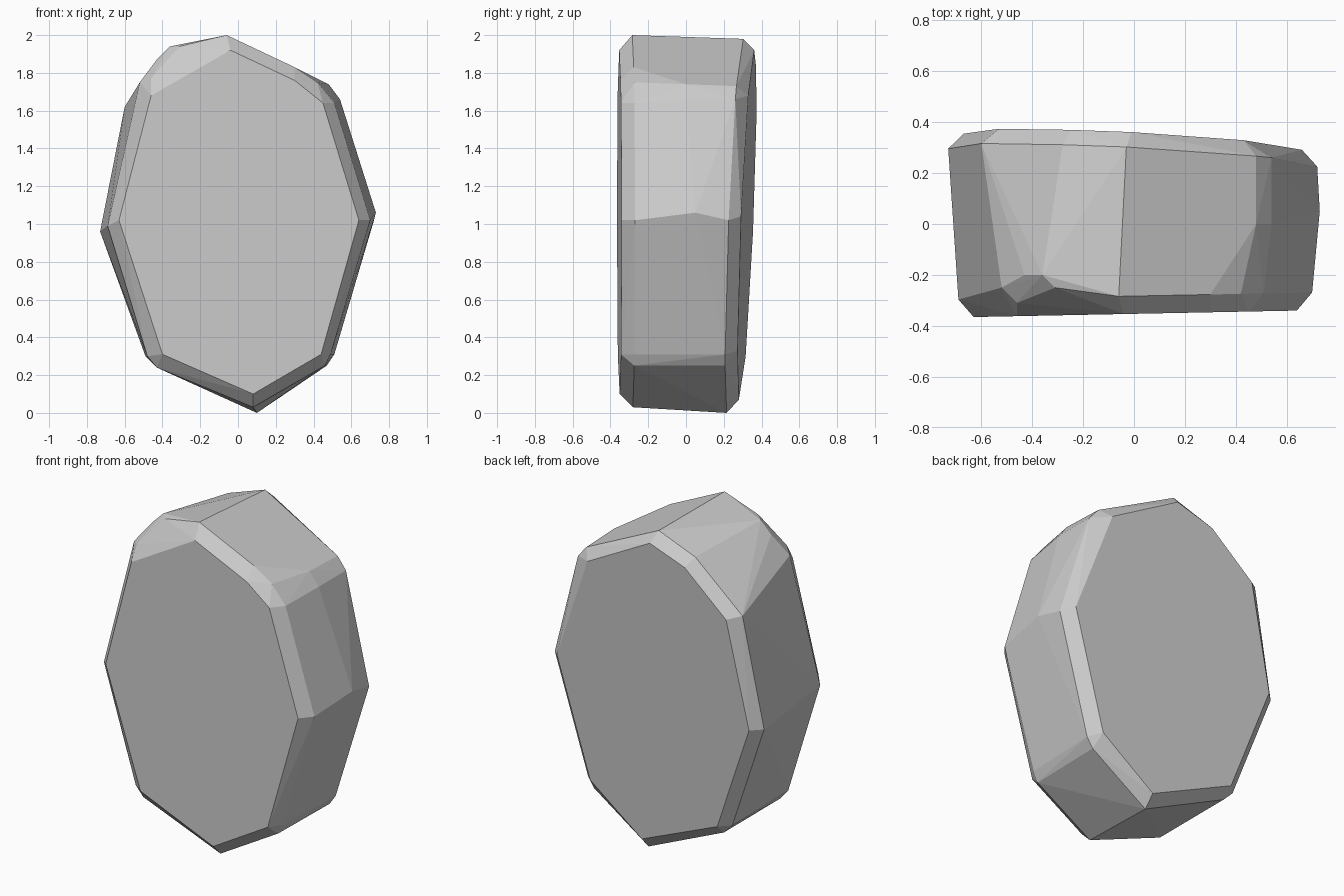
import bpy, bmesh

# Faces of the slab are slightly tilted planes: depth y as a function of x, z
def front_y(x, z): return -0.353 + 0.02 * x
def back_y(x, z): return 0.282 - 0.05 * x + 0.041 * z

# Outlines (x, z): flat faces and the wider rims behind their chamfers
front_face = [(-0.04, 1.92), (0.30, 1.76), (0.45, 1.64), (0.64, 1.02),
              (0.44, 0.31), (0.08, 0.10), (-0.40, 0.31), (-0.63, 1.02), (-0.46, 1.68)]
front_rim = [(-0.06, 2.0), (0.30, 1.83), (0.42, 1.75), (0.51, 1.64), (0.70, 1.02), (0.49, 0.31),
             (0.46, 0.25), (0.08, 0.03), (-0.43, 0.24), (-0.48, 0.30), (-0.69, 0.99)]
back_face = [(-0.01, 1.92), (-0.25, 1.84), (-0.53, 1.60), (-0.67, 0.96), (-0.43, 0.30),
             (0.10, 0.07), (0.45, 0.33), (0.66, 1.04), (0.43, 1.68)]
back_rim = [(-0.03, 1.98), (-0.28, 1.89), (-0.60, 1.62), (-0.73, 0.96), (-0.49, 0.30),
            (-0.43, 0.24), (0.10, 0.0), (0.47, 0.25), (0.51, 0.31), (0.72, 1.02),
            (0.54, 1.66), (0.48, 1.73)]

points = []
for outline, depth, inset in ((front_face, front_y, 0), (front_rim, front_y, 0.07),
                              (back_face, back_y, 0), (back_rim, back_y, -0.062)):
    points += [(x, depth(x, z) + inset, z) for x, z in outline]

# Worn upper-left corner and bulges on the right side
points += [(-0.36, -0.20, 1.94), (-0.31, -0.25, 1.94), (-0.43, -0.20, 1.87),
           (-0.52, -0.25, 1.75), (-0.46, -0.31, 1.77),
           (0.73, 0.05, 1.06), (0.48, 0.0, 1.74), (0.54, 0.0, 1.66)]

# Stone: convex hull with coplanar facets merged
bm = bmesh.new()
for p in points:
    bm.verts.new(p)
bmesh.ops.convex_hull(bm, input=bm.verts[:])
bmesh.ops.delete(bm, geom=[v for v in bm.verts if not v.link_faces], context='VERTS')
bmesh.ops.dissolve_limit(bm, angle_limit=0.03, verts=bm.verts[:], edges=bm.edges[:])
bmesh.ops.recalc_face_normals(bm, faces=bm.faces[:])
mesh = bpy.data.meshes.new("stone")
bm.to_mesh(mesh)
bm.free()
stone = bpy.data.objects.new("stone", mesh)
bpy.context.collection.objects.link(stone)
